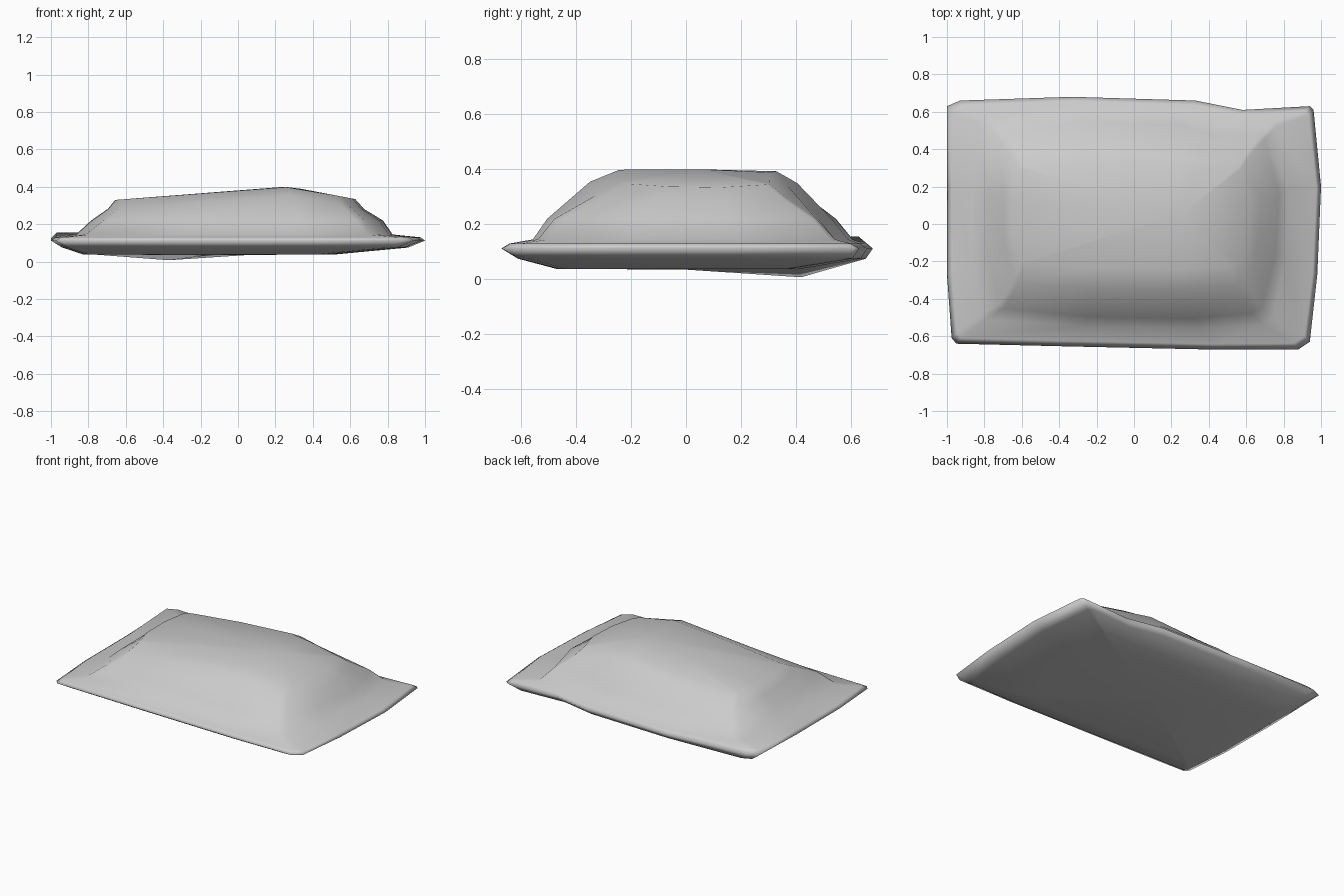
import bpy, bmesh, math

cube = bpy.data.objects.get("Cube")
if cube:
    bpy.data.objects.remove(cube, do_unlink=True)

# Pillow outline, counter-clockwise from the front left corner of the plan
OUTLINE = [(-.975, -.61), (-.95, -.64), (-.33, -.655), (.45, -.672), (.88, -.67),
           (.94, -.63), (.98, -.27), (1, .2), (.96, .61), (.94, .63), (.58, .61),
           (.33, .66), (-.33, .68), (-.93, .66), (-1, .63), (-1, .2), (-1, -.27)]
DEPTH = .68


def crown(x, y):
    """Height of the sloping top, highest right of the middle."""
    return .4 - (.075 * (.28 - x) if x < .28 else .19 * (x - .28))


def flat(z):
    return lambda x, y: z


def flange(z, curl):
    """Flat border with one back corner curled up."""
    return lambda x, y: z + (curl if x < -.8 and y > .5 else 0)


def belly(x, y):
    """Underside with a sagging bump toward the back."""
    d2 = (x + .28) ** 2 + (y - .41) ** 2
    return .038 - .038 * math.exp(-d2 / .04)


def ring(bm, x0, x1, y0, y1, rounding, height):
    """Outline fitted to a box, with its corners pulled in."""
    verts = []
    for px, py in OUTLINE:
        u, v = px, py / DEPTH
        u, v = (u * math.sqrt(1 - rounding * v * v / 2),
                v * math.sqrt(1 - rounding * u * u / 2))
        x = (x0 + x1) / 2 + u * (x1 - x0) / 2
        y = (y0 + y1) / 2 + v * (y1 - y0) / 2
        verts.append(bm.verts.new((x, y, height(x, y))))
    return verts


def cap(bm, loop, centre, flip=False):
    hub = bm.verts.new(centre)
    for i, a in enumerate(loop):
        b = loop[(i + 1) % len(loop)]
        bm.faces.new((b, a, hub) if flip else (a, b, hub))


# Rings from the underside, around the rim, to the top
bm = bmesh.new()
rings = [
    ring(bm, -.83, .52, -.48, .42, .1, belly),
    ring(bm, -.94, .91, -.62, .655, .02, flat(.075)),
    ring(bm, -1, 1, -DEPTH, DEPTH, 0, flange(.112, .012)),
    ring(bm, -.975, .975, -.65, .65, .02, flange(.13, .025)),
    ring(bm, -.87, .83, -.57, .61, .2, flange(.145, .01)),
    ring(bm, -.79, .78, -.52, .55, .32, flat(.22)),
    ring(bm, -.7, .68, -.36, .42, .3, lambda x, y: crown(x, y) - .045),
    ring(bm, -.66, .63, -.25, .34, .25, crown),
]
for low, high in zip(rings, rings[1:]):
    for i in range(len(low)):
        j = (i + 1) % len(low)
        bm.faces.new((low[i], low[j], high[j], high[i]))
cap(bm, rings[0], (-.15, 0, .035), flip=True)
cap(bm, rings[-1], (.25, .05, .4))
bmesh.ops.recalc_face_normals(bm, faces=bm.faces)

mesh = bpy.data.meshes.new("pillow")
bm.to_mesh(mesh)
bm.free()
pillow = bpy.data.objects.new("pillow", mesh)
bpy.context.collection.objects.link(pillow)

# One plain grey cloth colour
grey = bpy.data.materials.new("light grey cloth")
grey.use_nodes = True
colour = (.6, .6, .6, 1)
grey.diffuse_color = colour
grey.node_tree.nodes["Principled BSDF"].inputs["Base Color"].default_value = colour
mesh.materials.append(grey)
for face in mesh.polygons:
    face.use_smooth = True
